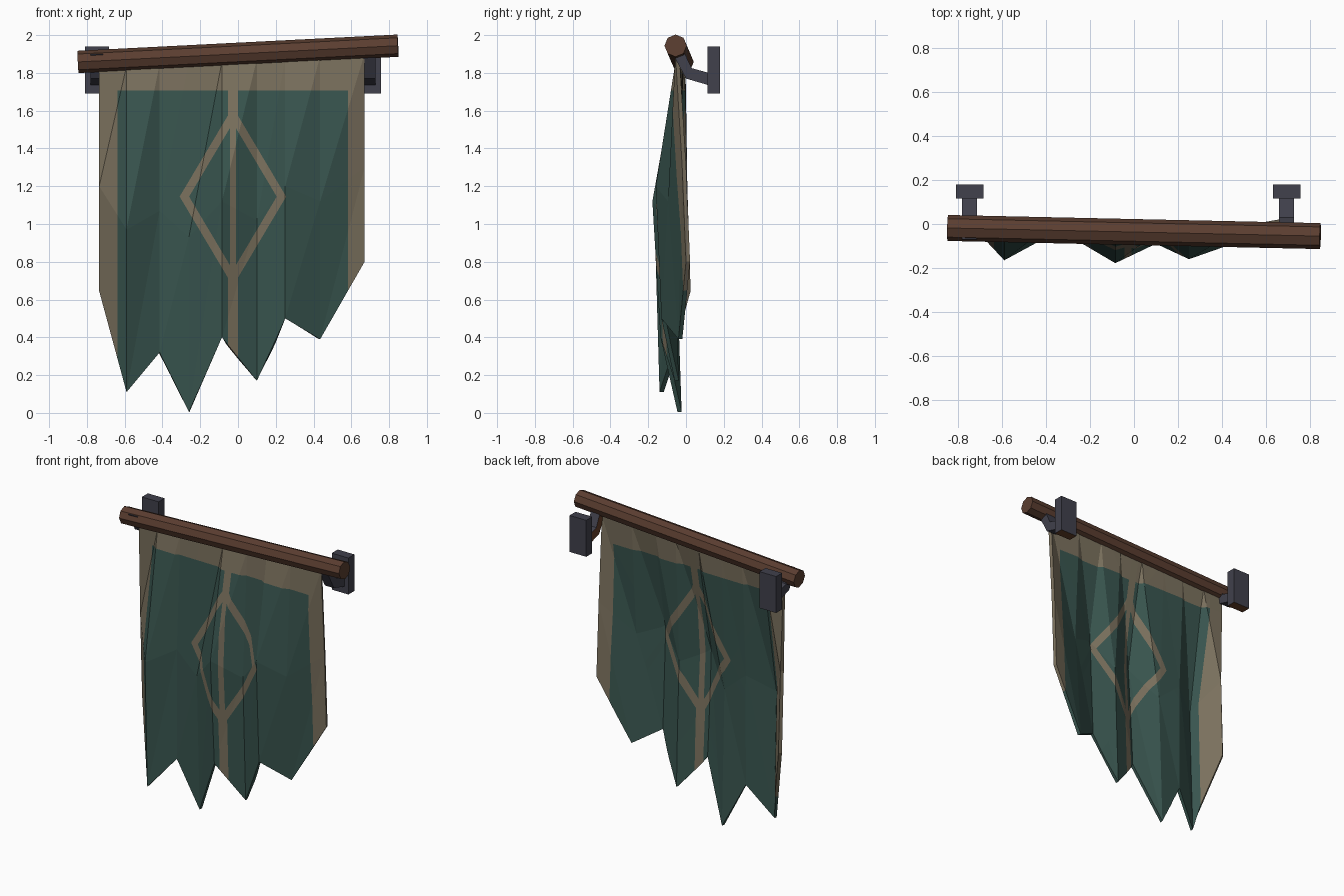
import bpy, bmesh
from mathutils import Vector

cube = bpy.data.objects.get("Cube")
if cube:
    bpy.data.objects.remove(cube, do_unlink=True)


def material(name, rgb):
    m = bpy.data.materials.new(name)
    m.use_nodes = True
    m.diffuse_color = (*rgb, 1)
    m.node_tree.nodes["Principled BSDF"].inputs["Base Color"].default_value = (*rgb, 1)
    return m


TEAL = material("teal cloth", (0.040, 0.090, 0.077))
TAN = material("tan trim", (0.195, 0.163, 0.110))
WOOD = material("brown wood", (0.105, 0.048, 0.030))
IRON = material("dark iron", (0.052, 0.052, 0.072))
RUST = material("rust", (0.130, 0.050, 0.022))


def finish(name, bm, mats):
    mesh = bpy.data.meshes.new(name)
    bm.to_mesh(mesh)
    bm.free()
    for m in mats:
        mesh.materials.append(m)
    ob = bpy.data.objects.new(name, mesh)
    bpy.context.collection.objects.link(ob)
    return ob


def cut(bm, point, normal):
    geom = bm.verts[:] + bm.edges[:] + bm.faces[:]
    bmesh.ops.bisect_plane(bm, geom=geom, plane_co=point, plane_no=normal, dist=1e-5)


# Tilted octagonal pole
start, end = Vector((-0.847, -0.018, 1.858)), Vector((0.847, -0.055, 1.944))
axis = end - start
bm = bmesh.new()
bmesh.ops.create_cone(bm, cap_ends=True, segments=8, radius1=0.059, radius2=0.059,
                      depth=axis.length)
bmesh.ops.rotate(bm, verts=bm.verts, matrix=axis.to_track_quat('Z', 'Y').to_matrix())
bmesh.ops.translate(bm, verts=bm.verts, vec=(start + end) / 2)
finish("pole", bm, [WOOD])


# Wall brackets: a plate and a bent arm, with rust on some faces
def prism(name, profile, x0, x1, is_rust, slices=()):
    bm = bmesh.new()
    face = bm.faces.new([bm.verts.new((x0, y, z)) for y, z in profile])
    out = bmesh.ops.extrude_face_region(bm, geom=[face])["geom"]
    verts = [g for g in out if isinstance(g, bmesh.types.BMVert)]
    bmesh.ops.translate(bm, verts=verts, vec=(x1 - x0, 0, 0))
    bmesh.ops.recalc_face_normals(bm, faces=bm.faces)
    for point, normal in slices:
        cut(bm, point, normal)
    bm.normal_update()
    for f in bm.faces:
        f.material_index = int(is_rust(f))
    finish(name, bm, [IRON, RUST])


PLATE = [(0.115, 1.69), (0.18, 1.69), (0.18, 1.94), (0.115, 1.94)]
ARM = [(0.12, 1.735), (0.0, 1.77), (-0.07, 1.9), (-0.01, 1.91), (0.03, 1.825), (0.12, 1.8)]
for side, x in (("right", -0.747), ("left", 0.694)):
    corner = [((x - 0.03, 0, 1.69), (1, 0, -0.4))] if side == "left" else []
    prism(side + "_bracket_plate", PLATE, x - 0.063, x + 0.063,
          lambda f: f.normal.z < -0.5 or (side == "left" and f.normal.y > 0.5
                                          and f.calc_center_median().x < x - 0.02), corner)
    prism(side + "_bracket_arm", ARM, x - 0.035, x + 0.033,
          lambda f: side == "left" and f.normal.x < -0.5)

# Pleated cloth: one row per pleat line (x, middle y, middle z, bottom y, bottom z)
PLEATS = [
    (-0.735, -0.01, 1.20, 0.01, 0.645),
    (-0.59, -0.165, 0.97, -0.14, 0.11),
    (-0.415, -0.07, 1.07, -0.07, 0.32),
    (-0.26, -0.075, 0.93, -0.045, 0.005),
    (-0.085, -0.178, 1.12, -0.135, 0.40),
    (0.10, -0.09, 1.02, -0.06, 0.17),
    (0.25, -0.16, 1.20, -0.13, 0.50),
    (0.435, -0.095, 1.12, -0.04, 0.39),
    (0.67, -0.02, 1.30, 0.0, 0.80),
]
bm = bmesh.new()
columns = []
for x, my, mz, by, bz in PLEATS:
    top = start.lerp(end, (x - start.x) / axis.x)
    points = [(x, by, bz), (x, my, mz), (x, top.y - 0.005, top.z - 0.035)]
    columns.append([bm.verts.new(p) for p in points])
for a, b in zip(columns, columns[1:]):
    for r in range(2):
        bm.faces.new((a[r], b[r], b[r + 1]))
        bm.faces.new((a[r], b[r + 1], a[r + 1]))

# Cut trim, stripe and diamond outlines straight through the cloth
LEFT, RIGHT, TOP = -0.637, 0.582, 1.708
CX, CZ, SLOPE = -0.027, 1.145, 1.68
OUTER, INNER = 0.282, 0.232
for x in (LEFT, RIGHT, CX - 0.026, CX + 0.026, CX - 0.016, CX + 0.016):
    cut(bm, (x, 0, 0), (1, 0, 0))
cut(bm, (0, 0, TOP), (0, 0, 1))
for size in (OUTER, INNER):
    for sx in (-1, 1):
        for sz in (-1, 1):
            cut(bm, (CX + sx * size, 0, CZ), (sx * SLOPE, 0, sz))


def is_trim(c):
    if c.x < LEFT or c.x > RIGHT or c.z > TOP:
        return True
    dx = abs(c.x - CX)
    d = dx + abs(c.z - CZ) / SLOPE
    if d < INNER:
        return dx < 0.016
    return d < OUTER or dx < 0.026


for f in bm.faces:
    f.material_index = int(is_trim(f.calc_center_median()))
cloth = finish("banner_cloth", bm, [TEAL, TAN])
thick = cloth.modifiers.new("thickness", 'SOLIDIFY')
thick.thickness = 0.022
thick.offset = -1
